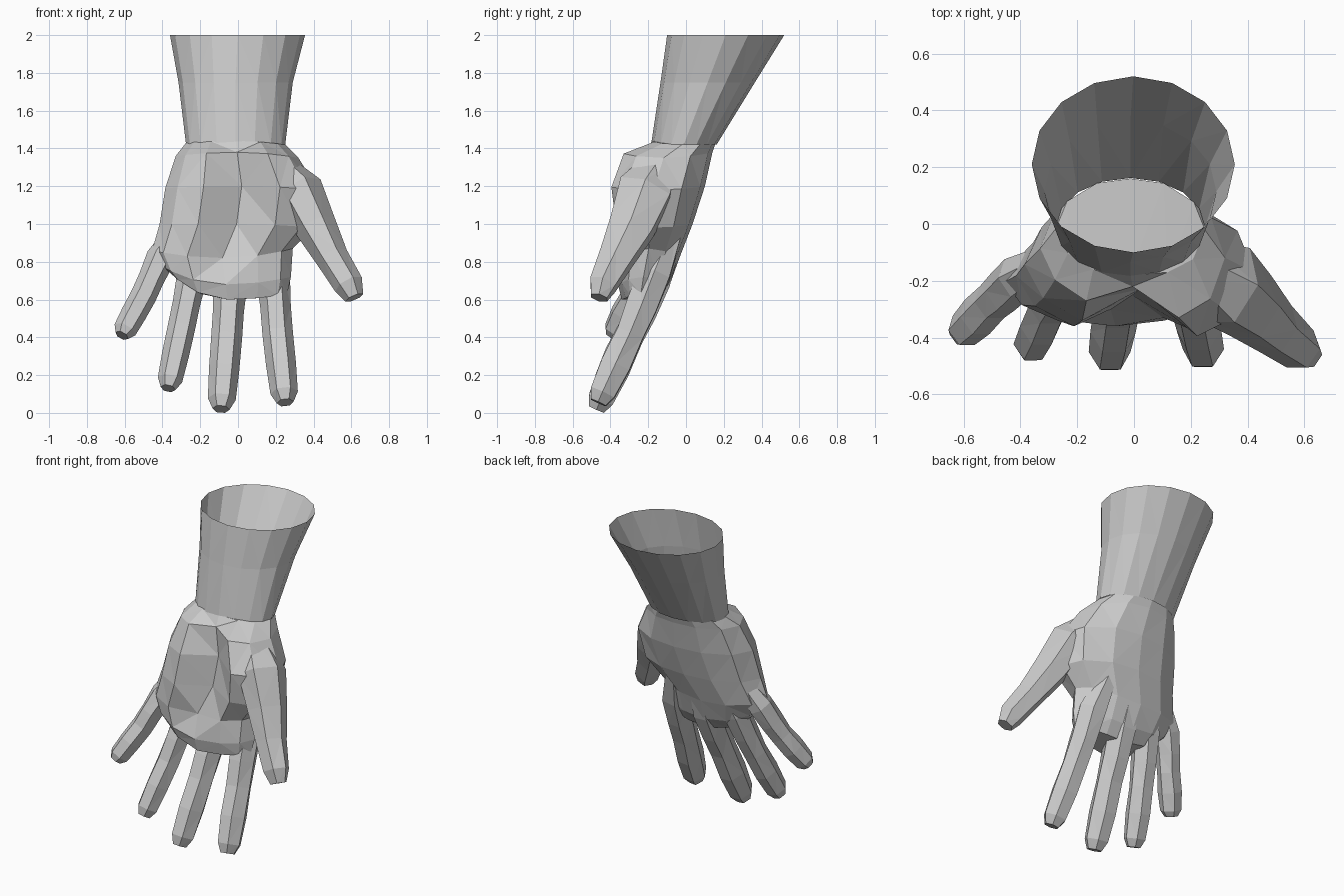
import bpy, bmesh, math
from mathutils import Vector

if "Cube" in bpy.data.objects:
    bpy.data.objects.remove(bpy.data.objects["Cube"])


def loft(name, rings, cap_start=True, cap_end=True):
    """Skin a list of equal-length point rings into a flat-shaded object."""
    bm = bmesh.new()
    loops = [[bm.verts.new(p) for p in ring] for ring in rings]
    n = len(loops[0])
    for a, b in zip(loops, loops[1:]):
        for i in range(n):
            j = (i + 1) % n
            bm.faces.new((a[i], a[j], b[j], b[i]))
    if cap_start:
        bm.faces.new(loops[0][::-1])
    if cap_end:
        bm.faces.new(loops[-1])
    # triangulated facets
    bmesh.ops.triangulate(bm, faces=bm.faces[:])
    bmesh.ops.recalc_face_normals(bm, faces=bm.faces[:])
    mesh = bpy.data.meshes.new(name)
    bm.to_mesh(mesh)
    bm.free()
    obj = bpy.data.objects.new(name, mesh)
    bpy.context.collection.objects.link(obj)
    return obj


def digit(name, stations, sides=6):
    """Tube through (x, y, z, half width, half depth) stations."""
    pts = [Vector(s[:3]) for s in stations]
    rings = []
    for i, s in enumerate(stations):
        d = (pts[min(i + 1, len(pts) - 1)] - pts[max(i - 1, 0)]).normalized()
        side = d.cross(Vector((0, 1, 0))).normalized()
        up = side.cross(d)
        rings.append([pts[i] + side * s[3] * math.cos(math.tau * k / sides)
                      + up * s[4] * 1.12 * math.sin(math.tau * k / sides)
                      for k in range(sides)])
    return loft(name, rings)


def finger(name, root, knuckle, joint, tip, w):
    """Finger with a tendon root in the hand, two pads and a blunt tip."""
    r, k, j, t = map(Vector, (root, knuckle, joint, tip))
    path = [(r, .5, .55), (k, 1.12, 1.05), (k.lerp(j, .55), 1, 1.05), (j, 1, .92),
            (j.lerp(t, .45), .98, 1), (j.lerp(t, .86), .9, .85), (t, .55, .55)]
    return digit(name, [(*p, w * a, w * b) for p, a, b in path])


def palm_ring(zl, zm, zr, xl, xr, back, fl, fm, fr):
    """Palm section: arched back, two mounds in front with a hollow between."""
    cx, hw = (xl + xr) / 2, (xr - xl) / 2

    def point(t, y):
        z = zm + (zr - zm) * t * t if t > 0 else zm + (zl - zm) * t * t
        return (cx + hw * t, y, z)

    dl, dr = back - fl, back - fr
    return [point(-1, back - .55 * dl), point(-.84, fl + .18 * dl), point(-.5, fl),
            point(0, fm), point(.5, fr), point(.84, fr + .14 * dr),
            point(1, back - .55 * dr), point(.85, back - .25 * dr),
            point(.45, back - .05 * dr), point(0, back),
            point(-.45, back - .05 * dl), point(-.85, back - .25 * dl)]


# Palm, from the wrist seam down to the finger webs
hand = loft("hand", [palm_ring(*r) for r in (
    (1.43, 1.44, 1.42, -.275, .25, .16, -.16, -.18, -.17),
    (1.36, 1.38, 1.35, -.33, .32, .14, -.27, -.22, -.33),
    (1.19, 1.20, 1.18, -.385, .425, .10, -.34, -.23, -.395),
    (1.00, 1.00, .98, -.415, .40, .035, -.36, -.25, -.37),
    (0.86, 0.82, 0.87, -.455, .29, -.035, -.34, -.30, -.33),
    (0.78, 0.68, 0.72, -.41, .28, -.085, -.34, -.36, -.34),
    (0.75, 0.60, 0.63, -.37, .26, -.14, -.32, -.34, -.32))])

# Four fingers and the thumb
parts = [
    finger("index_finger", (.11, -.035, 1.06), (.185, -.165, .74), (.21, -.295, .42), (.25, -.465, .055), .081),
    finger("middle_finger", (-.03, -.025, 1.06), (-.04, -.165, .70), (-.06, -.30, .40), (-.09, -.475, .02), .082),
    finger("ring_finger", (-.16, -.04, 1.06), (-.24, -.175, .74), (-.30, -.29, .45), (-.37, -.445, .13), .073),
    finger("little_finger", (-.27, -.10, 1.06), (-.41, -.19, .82), (-.50, -.275, .62), (-.615, -.39, .41), .069),
    digit("thumb", [(.20, -.12, 1.34, .06, .08), (.325, -.215, 1.17, .13, .145),
                    (.415, -.29, .98, .11, .12), (.50, -.37, .82, .087, .092),
                    (.585, -.44, .68, .08, .072), (.615, -.46, .61, .052, .045)]),
]

# Weld the digits into the palm
bpy.context.view_layer.objects.active = hand
for part in parts:
    mod = hand.modifiers.new("weld", 'BOOLEAN')
    mod.operation = 'UNION'
    mod.solver = 'EXACT'
    mod.object = part
    bpy.ops.object.modifier_apply(modifier=mod.name)
    bpy.data.objects.remove(part)

# Open flared wrist sleeve: z, left, right, front, back
wrist = []
for z, xl, xr, yf, yb in ((2, -.36, .355, -.10, .52), (1.75, -.315, .29, -.135, .365),
                          (1.42, -.275, .25, -.185, .162)):
    wrist.append([((xl + xr) / 2 + (xr - xl) / 2 * math.sin(math.tau * k / 16),
                   (yf + yb) / 2 + (yb - yf) / 2 * math.cos(math.tau * k / 16), z)
                  for k in range(16)])
loft("wrist", wrist, cap_start=False, cap_end=False)
